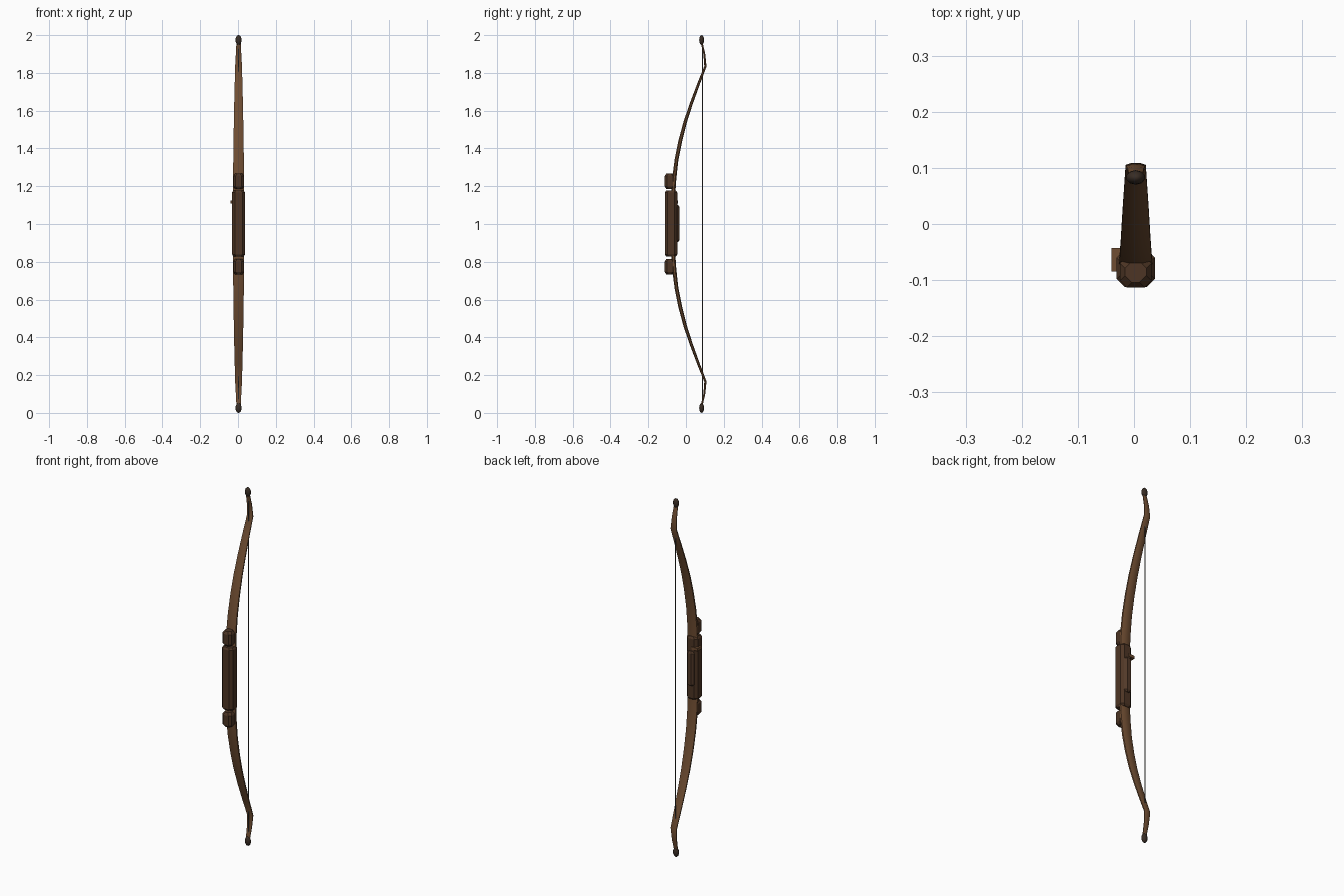
import bpy, bmesh, math
from mathutils import Vector

if "Cube" in bpy.data.objects:
    bpy.data.objects.remove(bpy.data.objects["Cube"])

CX = 0.003  # bow axis; the arrow rest sticks out on the left


def material(name, rgb):
    m = bpy.data.materials.new(name)
    m.diffuse_color = (*rgb, 1)
    m.use_nodes = True
    m.node_tree.nodes["Principled BSDF"].inputs["Base Color"].default_value = m.diffuse_color
    return m


WOOD = material("limb_wood", (0.16, 0.075, 0.032))
DARK = material("riser_wood", (0.075, 0.036, 0.018))
LEATHER = material("grip_leather", (0.085, 0.042, 0.022))
TIP = material("tip_horn", (0.04, 0.026, 0.018))
CORD = material("string_cord", (0.09, 0.085, 0.08))


def finish(name, bm, mat, smooth=None):
    bmesh.ops.recalc_face_normals(bm, faces=bm.faces)
    me = bpy.data.meshes.new(name)
    bm.to_mesh(me)
    bm.free()
    ob = bpy.data.objects.new(name, me)
    bpy.context.collection.objects.link(ob)
    me.materials.append(mat)
    if smooth:
        bpy.context.view_layer.objects.active = ob
        ob.select_set(True)
        bpy.ops.object.shade_smooth_by_angle(angle=math.radians(smooth))
        ob.select_set(False)
    return ob


def loft(name, rings, mat, smooth=None):
    bm = bmesh.new()
    loops = [[bm.verts.new(p) for p in r] for r in rings]
    n = len(loops[0])
    for a, b in zip(loops, loops[1:]):
        for i in range(n):
            bm.faces.new((a[i], a[(i + 1) % n], b[(i + 1) % n], b[i]))
    bm.faces.new(loops[0])
    bm.faces.new(loops[-1])
    return finish(name, bm, mat, smooth)


def block(name, x, y, z, mat, chamfer, end):
    """Upright chamfered block with tapered ends; x, y, z are (min, max)."""
    rings = []
    for zz, inset in ((z[0], end), (z[0] + 1.5 * end, 0),
                      (z[1] - 1.5 * end, 0), (z[1], end)):
        x0, x1, y0, y1 = x[0] + inset, x[1] - inset, y[0] + inset, y[1] - inset
        c = chamfer
        rings.append([(x0 + c, y0, zz), (x1 - c, y0, zz), (x1, y0 + c, zz), (x1, y1 - c, zz),
                      (x1 - c, y1, zz), (x0 + c, y1, zz), (x0, y1 - c, zz), (x0, y0 + c, zz)])
    return loft(name, rings, mat)


# Limb centre line: y, height above middle, half width, half thickness
PATH = [(-0.068, 0.15, 0.030, 0.011), (-0.062, 0.24, 0.029, 0.011),
        (-0.050, 0.34, 0.028, 0.010), (-0.030, 0.44, 0.0265, 0.010),
        (-0.004, 0.54, 0.025, 0.009), (0.029, 0.64, 0.023, 0.008),
        (0.066, 0.74, 0.0205, 0.007), (0.103, 0.835, 0.018, 0.006),
        (0.097, 0.90, 0.0145, 0.005), (0.082, 0.965, 0.011, 0.005)]

for label, s in (("upper", 1), ("lower", -1)):
    # Limb
    rings = []
    for i, (y, h, w, t) in enumerate(PATH):
        a, b = PATH[max(i - 1, 0)], PATH[min(i + 1, len(PATH) - 1)]
        d = Vector((b[0] - a[0], b[1] - a[1])).normalized()
        ring = []
        for k in range(8):
            ang = math.tau * (k + 0.5) / 8
            u, v = w * math.cos(ang) / 0.924, t * math.sin(ang) / 0.924
            ring.append((CX + u, y + v * d.y, 1 + s * (h - v * d.x)))
        rings.append(ring)
    loft(label + "_limb", rings, WOOD, 50)

    # Tip nock
    bm = bmesh.new()
    bmesh.ops.create_uvsphere(bm, u_segments=10, v_segments=8, radius=1)
    for v in bm.verts:
        v.co = Vector((CX + v.co.x * 0.017, 0.083 + v.co.y * 0.013, 1 + s * 0.974 + v.co.z * 0.026))
    finish(label + "_tip", bm, TIP, 60)

    # Limb pocket beside the riser
    z = sorted((1 + s * 0.185, 1 + s * 0.267))
    block(label + "_limb_pocket", (CX - 0.028, CX + 0.028), (-0.113, -0.058), z, DARK, 0.012, 0.009)

# Riser and grip
block("riser", (CX - 0.034, CX + 0.034), (-0.112, -0.046), (0.828, 1.178), DARK, 0.014, 0.007)
block("grip", (CX - 0.022, CX + 0.022), (-0.085, -0.034), (0.905, 1.10), LEATHER, 0.011, 0.007)

# Arrow rest on the left
bm = bmesh.new()
bmesh.ops.create_cube(bm, size=1)
for v in bm.verts:
    v.co = Vector((-0.022 + v.co.x * 0.037, -0.064 + v.co.y * 0.042, 1.117 + v.co.z * 0.015))
finish("arrow_rest", bm, WOOD)

# Bowstring between the nocks
bm = bmesh.new()
bmesh.ops.create_cone(bm, cap_ends=True, segments=8, radius1=0.003, radius2=0.003, depth=1.93)
bmesh.ops.translate(bm, verts=bm.verts, vec=(CX, 0.088, 1))
finish("bowstring", bm, CORD, 60)
